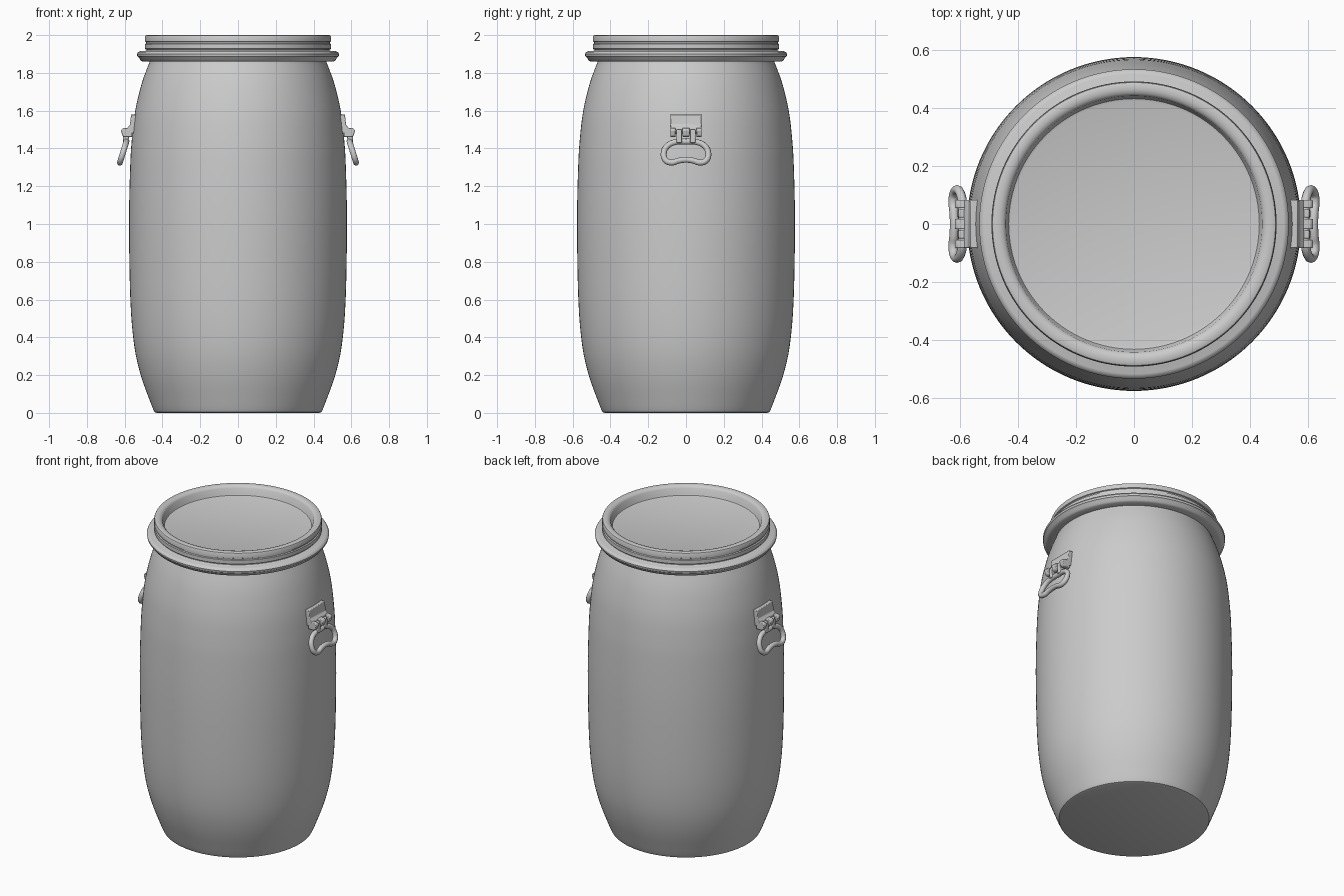
import bpy, bmesh, math

if "Cube" in bpy.data.objects:
    bpy.data.objects.remove(bpy.data.objects["Cube"])

SEG = 128


def finish(obj, angle=35):
    bpy.ops.object.select_all(action='DESELECT')
    obj.select_set(True)
    bpy.context.view_layer.objects.active = obj
    bpy.ops.object.shade_smooth_by_angle(angle=math.radians(angle))
    return obj


def from_bmesh(name, bm):
    bmesh.ops.recalc_face_normals(bm, faces=bm.faces)
    mesh = bpy.data.meshes.new(name)
    bm.to_mesh(mesh)
    bm.free()
    obj = bpy.data.objects.new(name, mesh)
    bpy.context.collection.objects.link(obj)
    return obj


def smooth_profile(pts, steps=4):
    """Catmull-Rom interpolation of (radius, z) points."""
    out = []
    for i in range(len(pts) - 1):
        p0, p1, p2, p3 = pts[max(i - 1, 0)], pts[i], pts[i + 1], pts[min(i + 2, len(pts) - 1)]
        for k in range(steps):
            t = k / steps
            out.append(tuple(0.5 * (2 * b + (c - a) * t + (2 * a - 5 * b + 4 * c - d) * t * t
                                    + (3 * b - a - 3 * c + d) * t ** 3)
                             for a, b, c, d in zip(p0, p1, p2, p3)))
    return out + [pts[-1]]


def lathe(name, profile):
    bm = bmesh.new()
    rings = [[bm.verts.new((r * math.cos(math.tau * i / SEG), r * math.sin(math.tau * i / SEG), z))
              for i in range(SEG)] for r, z in profile]
    for a, b in zip(rings, rings[1:]):
        for i in range(SEG):
            j = (i + 1) % SEG
            bm.faces.new((a[i], a[j], b[j], b[i]))
    bm.faces.new(rings[0])
    bm.faces.new(rings[-1])
    return finish(from_bmesh(name, bm))


def extrude_y(name, outline, y0, y1, side, bevel=0.004):
    """Side outline in x, z stretched along y; side mirrors it in x."""
    bm = bmesh.new()
    a = [bm.verts.new((side * x, y0, z)) for x, z in outline]
    b = [bm.verts.new((side * x, y1, z)) for x, z in outline]
    n = len(a)
    bm.faces.new(a)
    bm.faces.new(b)
    for i in range(n):
        j = (i + 1) % n
        bm.faces.new((a[i], a[j], b[j], b[i]))
    obj = from_bmesh(name, bm)
    mod = obj.modifiers.new("soft_edges", 'BEVEL')
    mod.width, mod.segments = bevel, 2
    return finish(obj)


# Barrel body
side_wall = [(0.447, 0.015), (0.465, 0.06), (0.515, 0.2), (0.55, 0.36), (0.57, 0.6), (0.577, 1.0),
             (0.571, 1.3), (0.562, 1.45), (0.544, 1.6), (0.508, 1.75), (0.465, 1.865)]
lathe("barrel_body", [(0.43, 0.0), (0.441, 0.004)] + smooth_profile(side_wall) + [(0.465, 1.9)])

# Clamp flange around the neck
lathe("neck_flange", [(0.45, 1.86), (0.505, 1.86), (0.517, 1.867), (0.524, 1.88), (0.533, 1.888),
                      (0.535, 1.9), (0.529, 1.91), (0.518, 1.915), (0.495, 1.915), (0.485, 1.92),
                      (0.48, 1.93)])

# Lid with raised rim and sunken top
lathe("lid", [(0.475, 1.924), (0.488, 1.924), (0.493, 1.929), (0.493, 1.953), (0.486, 1.956),
              (0.486, 1.963), (0.492, 1.966), (0.492, 1.991), (0.489, 1.997), (0.482, 2.0),
              (0.465, 2.0), (0.452, 1.996), (0.443, 1.986), (0.437, 1.95), (0.433, 1.943),
              (0.424, 1.94)])

# Hinged carrying handles
half_ring = [(0.0, 1.436), (0.055, 1.434), (0.1, 1.412), (0.118, 1.372), (0.105, 1.335),
             (0.075, 1.325), (0.04, 1.335), (0.0, 1.34)]
ring_pts = half_ring + [(-y, z) for y, z in half_ring[-2:0:-1]]
plate = [(0.52, 1.58), (0.566, 1.58), (0.572, 1.52), (0.605, 1.505), (0.6, 1.485), (0.575, 1.465),
         (0.53, 1.465)]
plate_upper = [(0.52, 1.58), (0.566, 1.58), (0.572, 1.525), (0.588, 1.507), (0.584, 1.48), (0.53, 1.48)]
knuckle = [(0.56, 1.512), (0.61, 1.507), (0.62, 1.497), (0.612, 1.467), (0.6, 1.46), (0.56, 1.46)]
stem = [(0.575, 1.5), (0.606, 1.5), (0.61, 1.43), (0.58, 1.43)]

for label, side in (("right", 1), ("left", -1)):
    extrude_y(label + "_handle_plate", plate_upper, -0.083, 0.083, side)
    for i, y in enumerate((-0.069, 0.0, 0.069)):
        w = 0.018 if y == 0 else 0.014
        extrude_y(f"{label}_hinge_knuckle_{i}", knuckle, y - w, y + w, side)
    for i, y in enumerate((-0.036, 0.036)):
        extrude_y(f"{label}_handle_stem_{i}", stem, y - 0.014, y + 0.014, side)

    cu = bpy.data.curves.new(label + "_handle_ring", 'CURVE')
    cu.dimensions = '3D'
    cu.bevel_depth, cu.bevel_resolution, cu.resolution_u = 0.016, 3, 6
    sp = cu.splines.new('BEZIER')
    sp.bezier_points.add(len(ring_pts) - 1)
    sp.use_cyclic_u = True
    for bp, (y, z) in zip(sp.bezier_points, ring_pts):
        bp.co = (side * (0.588 + (1.445 - z) * 0.31), y, z)
        bp.handle_left_type = bp.handle_right_type = 'AUTO'
    ring = bpy.data.objects.new(label + "_handle_ring", cu)
    bpy.context.collection.objects.link(ring)
    bpy.ops.object.select_all(action='DESELECT')
    ring.select_set(True)
    bpy.context.view_layer.objects.active = ring
    bpy.ops.object.convert(target='MESH')
    finish(bpy.context.view_layer.objects.active, 60)
